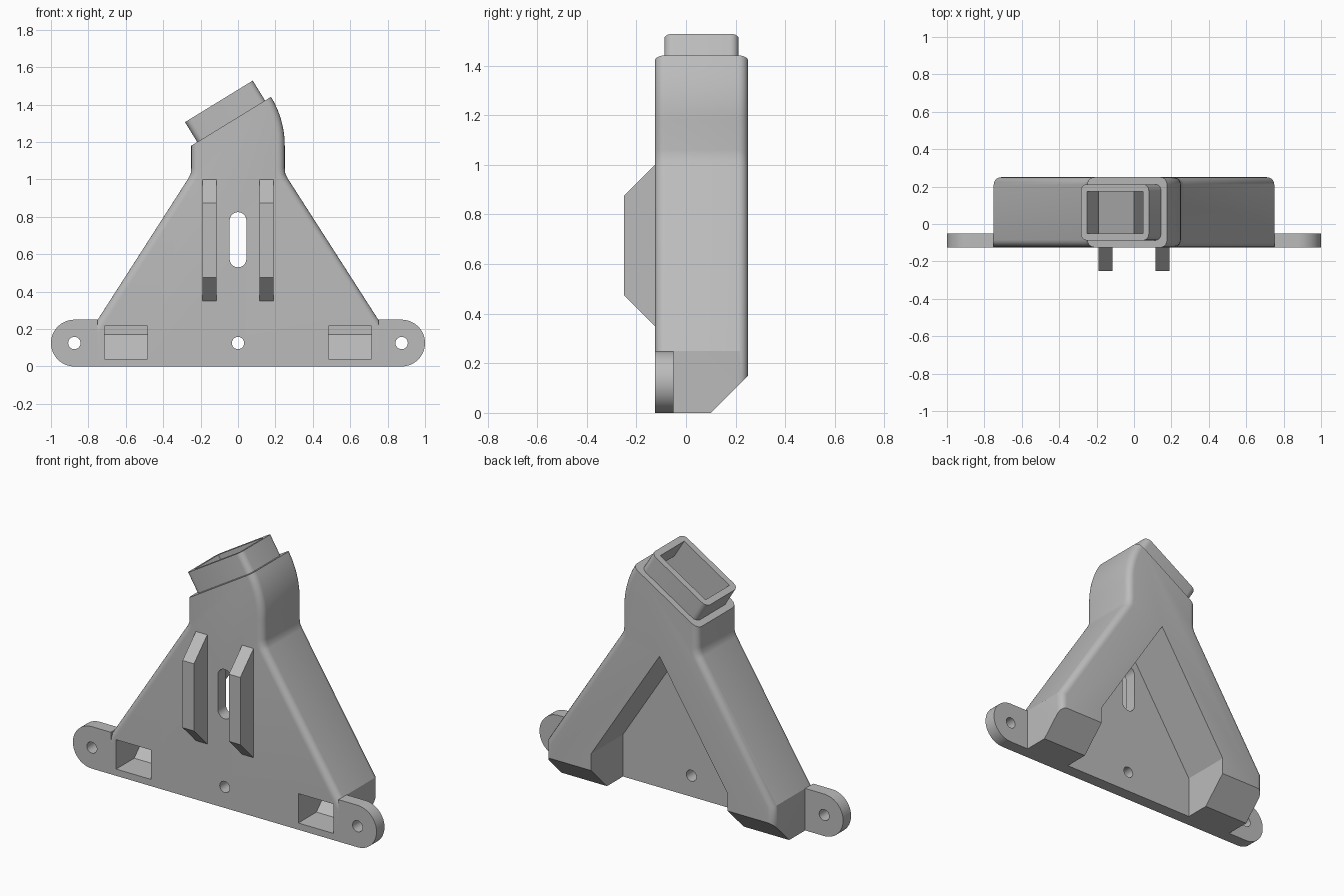
import bpy, bmesh, math
from mathutils import Vector

cube = bpy.data.objects.get("Cube")
if cube:
    bpy.data.objects.remove(cube, do_unlink=True)

grey = bpy.data.materials.new("plain_grey")
grey.use_nodes = True
colour = (0.5, 0.5, 0.5, 1)
grey.diffuse_color = colour
grey.node_tree.nodes["Principled BSDF"].inputs["Base Color"].default_value = colour

FRONT, WEB, BACK = -0.125, -0.05, 0.25
TILT = math.radians(31.5)
PIVOT = Vector((-0.25, 1.18))
ALONG = Vector((math.cos(TILT), math.sin(TILT)))
UP = Vector((-ALONG.y, ALONG.x))


def arc(cx, cz, r, a0, a1, n):
    """Points of an arc in the xz plane, angles in degrees."""
    steps = [math.radians(a0 + (a1 - a0) * i / n) for i in range(n + 1)]
    return [(cx + r * math.cos(a), cz + r * math.sin(a)) for a in steps]


def tilted(u, n):
    return tuple(PIVOT + ALONG * u + UP * n)


def mirror(pts):
    return [(-x, z) for x, z in reversed(pts)]


def prism(name, pts, y0, y1, round_edge=None, radius=0.04, chamfer=None):
    """Extrude an xz outline along y, optionally rounding edges and cutting the low back corner."""
    bm = bmesh.new()
    face = bm.faces.new([bm.verts.new((x, y0, z)) for x, z in pts])
    ext = bmesh.ops.extrude_face_region(bm, geom=[face])
    moved = [g for g in ext["geom"] if isinstance(g, bmesh.types.BMVert)]
    bmesh.ops.translate(bm, verts=moved, vec=(0, y1 - y0, 0))
    bmesh.ops.recalc_face_normals(bm, faces=bm.faces)
    if round_edge:
        edges = [e for e in bm.edges if round_edge(e.verts[0].co, e.verts[1].co)]
        bmesh.ops.bevel(bm, geom=edges, offset=radius, segments=5, profile=0.5,
                        affect='EDGES', clamp_overlap=False)
    if chamfer is not None:
        cut = bmesh.ops.bisect_plane(bm, geom=bm.verts[:] + bm.edges[:] + bm.faces[:],
                                     plane_co=(0, chamfer, 0), plane_no=(0, 1, -1),
                                     clear_outer=True)
        bmesh.ops.holes_fill(bm, edges=[g for g in cut["geom_cut"]
                                        if isinstance(g, bmesh.types.BMEdge)])
    bmesh.ops.recalc_face_normals(bm, faces=bm.faces)
    mesh = bpy.data.meshes.new(name)
    bm.to_mesh(mesh)
    bm.free()
    mesh.materials.append(grey)
    ob = bpy.data.objects.new(name, mesh)
    bpy.context.collection.objects.link(ob)
    return ob


def activate(ob):
    bpy.ops.object.select_all(action='DESELECT')
    ob.select_set(True)
    bpy.context.view_layer.objects.active = ob


def combine(ob, other, op='DIFFERENCE'):
    mod = ob.modifiers.new("combine", 'BOOLEAN')
    mod.operation, mod.solver, mod.object = op, 'EXACT', other
    activate(ob)
    bpy.ops.object.modifier_apply(modifier=mod.name)
    bpy.data.objects.remove(other, do_unlink=True)


def bolt_hole(ob, x):
    combine(ob, prism("hole_cutter", arc(x, 0.125, 0.033, 0, 345, 23), -0.4, 0.1))


# Main shell: wide foot, sloping sides and a neck that bends to one side
side = [(0.75, 0), (0.75, 0.25), (0.265, 1.006), (0.253, 1.03), (0.25, 1.06)]
neck = arc(PIVOT.x, PIVOT.y, 0.5, 0, 31.5, 10)
outline = side + neck + [tuple(PIVOT)] + mirror(side)


def outer_edge(a, b):
    if abs(a.y - b.y) > 0.001:
        return False
    on_top = all(abs((Vector((p.x, p.z)) - PIVOT).dot(UP)) < 0.001 for p in (a, b))
    low = min(a.z, b.z) < 0.01
    if on_top or max(a.z, b.z) < 0.01:
        return False
    return a.y > 0 or not low


body = prism("body", outline, FRONT, BACK, outer_edge, chamfer=0.1)

# Open gap between the two legs, leaving the front web
gap = [(0.45, -0.1), (0.45, 0.25)]
combine(body, prism("gap_cutter", gap + [(0, 0.95)] + mirror(gap), WEB, 0.5))

# Tilted collar with rounded corners on top of the neck
corners = [tilted(0.0375, -0.03), tilted(0.4625, -0.03),
           tilted(0.4625, 0.125), tilted(0.0375, 0.125)]


def collar_corner(a, b):
    d = b - a
    return abs(d.y) < 0.001 and abs(Vector((d.x, d.z)).dot(ALONG)) < 0.001


combine(body, prism("collar", corners, -0.0875, 0.2125, collar_corner, 0.035), 'UNION')

# Forked duct inside: one mouth in the collar, one branch down each leg
branch = [(0.485, 0.04), (0.715, 0.04), (0.715, 0.235), (0.2125, 1.02)]
inner = [(0.485, 0.26)]
duct = (branch + arc(PIVOT.x, PIVOT.y, 0.4625, 0, 26, 6)
        + [tilted(0.425, 0), tilted(0.425, 0.25), tilted(0.075, 0.25), tilted(0.075, 0)]
        + [(-0.2125, 1.14)] + mirror(branch) + mirror(inner) + [(0, 1.015)] + inner)
combine(body, prism("duct_cutter", duct, WEB, 0.175, chamfer=0.005))

# Outlet windows in the feet
for s in (-1, 1):
    xs = (s * 0.485, s * 0.715)
    window = [(xs[0], 0.04), (xs[1], 0.04), (xs[1], 0.215), (xs[0], 0.215)]
    combine(body, prism("window_cutter", window, -0.3, -0.03))

# Adjustment slot and centre bolt hole
slot = arc(0, 0.78, 0.045, 0, 180, 12) + arc(0, 0.575, 0.045, 180, 360, 12)
combine(body, prism("slot_cutter", slot, -0.4, 0.0))
bolt_hole(body, 0)
parts = [body]

# Mounting ears and front rails on both sides
for s, label in ((1, "left"), (-1, "right")):
    tab = [(0.75, 0)] + arc(0.875, 0.125, 0.125, -90, 90, 24) + [(0.75, 0.25)]
    ear = prism(label + "_ear", [(s * x, z) for x, z in tab], FRONT, WEB)
    bolt_hole(ear, s * 0.875)
    rail = prism(label + "_rail", [(s * 0.115, 0.35), (s * 0.19, 0.35),
                                   (s * 0.19, 1.0), (s * 0.115, 1.0)], -0.25, FRONT)
    for v in rail.data.vertices:
        if v.co.y < -0.2:
            v.co.z += 0.125 if v.co.z < 0.5 else -0.125
    parts += [ear, rail]

for ob in parts:
    activate(ob)
    bpy.ops.object.shade_smooth_by_angle(angle=math.radians(30))
